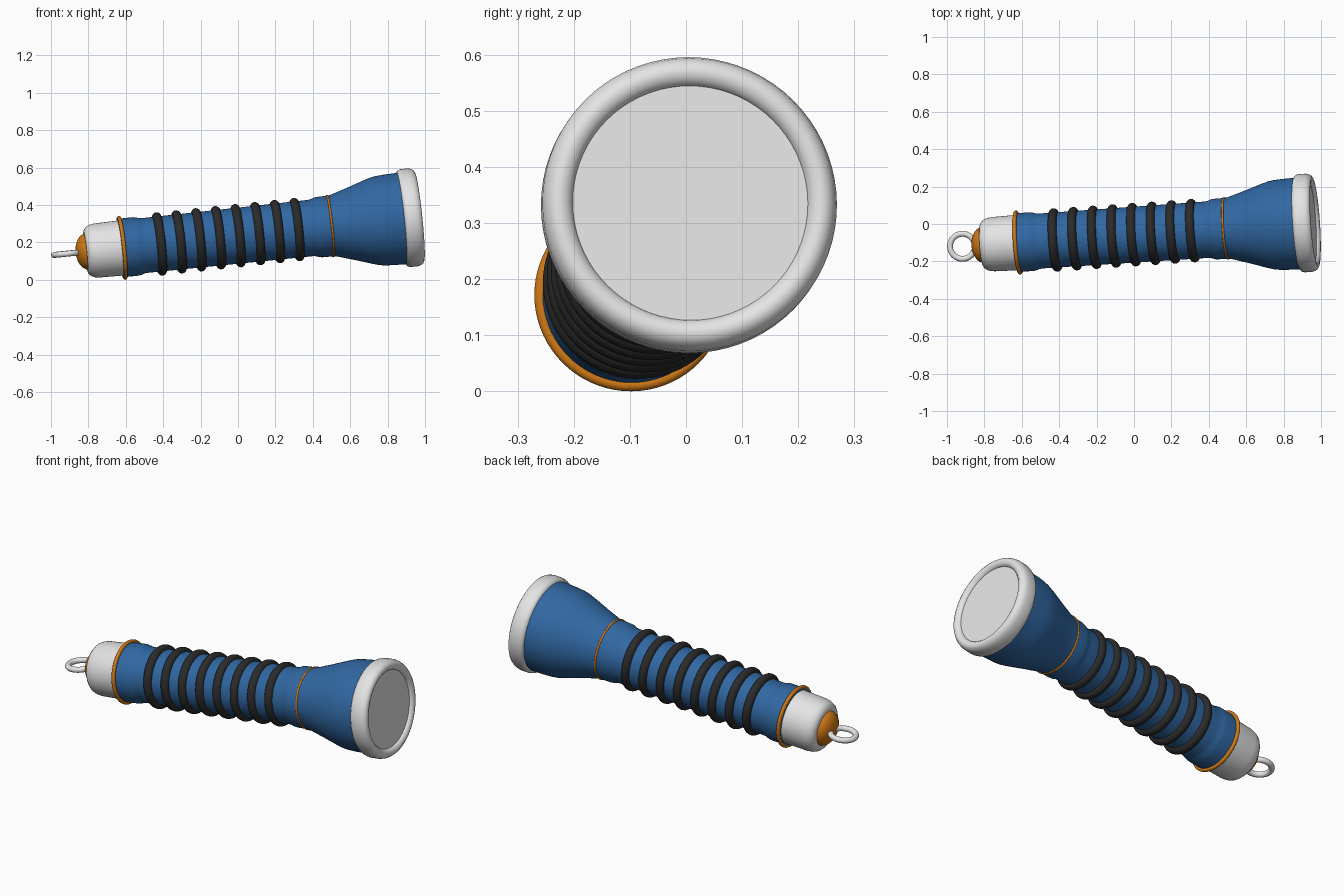
import bpy, bmesh
from math import sin, cos, pi, radians
from mathutils import Matrix, Vector

cube = bpy.data.objects.get("Cube")
if cube:
    bpy.data.objects.remove(cube, do_unlink=True)


def material(name, rgb):
    m = bpy.data.materials.new(name)
    m.use_nodes = True
    m.diffuse_color = (*rgb, 1)
    m.node_tree.nodes["Principled BSDF"].inputs["Base Color"].default_value = (*rgb, 1)
    return m


WHITE = material("white plastic", (0.78, 0.78, 0.78))
BLUE = material("blue plastic", (0.03, 0.138, 0.365))
AMBER = material("amber plastic", (0.62, 0.19, 0.008))
BLACK = material("black rubber", (0.024, 0.024, 0.024))

# Frame of the tilted torch: axis, horizontal side and up directions
slope = Vector((1, 0.068, 0.105))
stretch = slope.length
axis = slope.normalized()
side = Vector((0, 0, 1)).cross(axis).normalized()
up = axis.cross(side)
FRAME = Matrix((axis, side, up)).transposed().to_4x4()
FRAME.translation = (0, -0.057, 0.236)


def lathe(name, profile, mat, closed=False, steps=72, local=Matrix()):
    """Spin (position, radius) points around the local x axis."""
    bm = bmesh.new()
    rows = []
    for x, r in profile:
        if r == 0:
            rows.append([bm.verts.new((x, 0, 0))] * steps)
        else:
            rows.append([bm.verts.new((x, r * cos(2 * pi * i / steps), r * sin(2 * pi * i / steps)))
                         for i in range(steps)])
    pairs = list(zip(rows, rows[1:]))
    if closed:
        pairs.append((rows[-1], rows[0]))
    for a, b in pairs:
        for i in range(steps):
            j = (i + 1) % steps
            corners = list(dict.fromkeys((a[i], a[j], b[j], b[i])))
            bm.faces.new(corners)
    bmesh.ops.recalc_face_normals(bm, faces=bm.faces)
    mesh = bpy.data.meshes.new(name)
    bm.to_mesh(mesh)
    bm.free()
    mesh.materials.append(mat)
    mesh.shade_smooth()
    mesh.set_sharp_from_angle(angle=radians(35))
    ob = bpy.data.objects.new(name, mesh)
    ob.matrix_world = FRAME @ local
    bpy.context.collection.objects.link(ob)
    return ob


def along(points):
    return [(x * stretch, r) for x, r in points]


def ring(name, x, major, minor, mat, local=Matrix()):
    tube = [(x * stretch + minor * cos(2 * pi * k / 16), major + minor * sin(2 * pi * k / 16))
            for k in range(16)]
    return lathe(name, tube, mat, closed=True, local=local)


# Handle tube with a raised collar at each end
lathe("handle", along([(-0.63, 0), (-0.63, 0.157), (-0.545, 0.157), (-0.53, 0.154), (-0.515, 0.149),
                       (-0.5, 0.147), (0.39, 0.151), (0.405, 0.154), (0.42, 0.16), (0.435, 0.162),
                       (0.495, 0.163), (0.495, 0)]), BLUE)

# Flared head
lathe("head", along([(0.48, 0), (0.48, 0.162), (0.51, 0.165), (0.60, 0.193), (0.70, 0.226),
                     (0.735, 0.236), (0.76, 0.24), (0.80, 0.243), (0.89, 0.246), (0.89, 0)]), BLUE)

# Rounded bezel around the lens
lathe("bezel", along([(0.872, 0.235), (0.874, 0.25), (0.882, 0.259), (0.895, 0.263), (0.935, 0.263),
                      (0.951, 0.259), (0.963, 0.251), (0.969, 0.24), (0.969, 0.23), (0.965, 0.22),
                      (0.957, 0.212), (0.948, 0.209), (0.94, 0.209)]), WHITE)
lathe("lens", along([(0.93, 0), (0.93, 0.211), (0.951, 0.211), (0.951, 0)]), WHITE)

# Rubber grip rings
for n in range(8):
    ring(f"grip_ring_{n + 1}", -0.42 + n * 0.105, 0.146, 0.024, BLACK)

# Amber trim rings
ring("tail_trim_ring", -0.62, 0.161, 0.0105, AMBER)
ring("head_trim_ring", 0.492, 0.162, 0.006, AMBER)

# Tail cap and its button
lathe("tail_cap", along([(-0.815, 0), (-0.815, 0.108), (-0.81, 0.121), (-0.798, 0.133), (-0.78, 0.141),
                         (-0.755, 0.145), (-0.62, 0.148), (-0.62, 0)]), WHITE)
lathe("tail_button", along([(-0.806 - 0.062 * cos(a * pi / 24), 0.097 * sin(a * pi / 24))
                            for a in range(13)]), AMBER)

# Hanging loop, lying flat along the axis
ring("hanging_loop", 0, 0.067, 0.0155, WHITE,
     Matrix.Translation((-0.917 * stretch, 0, 0)) @ Matrix.Rotation(pi / 2, 4, 'Y'))
